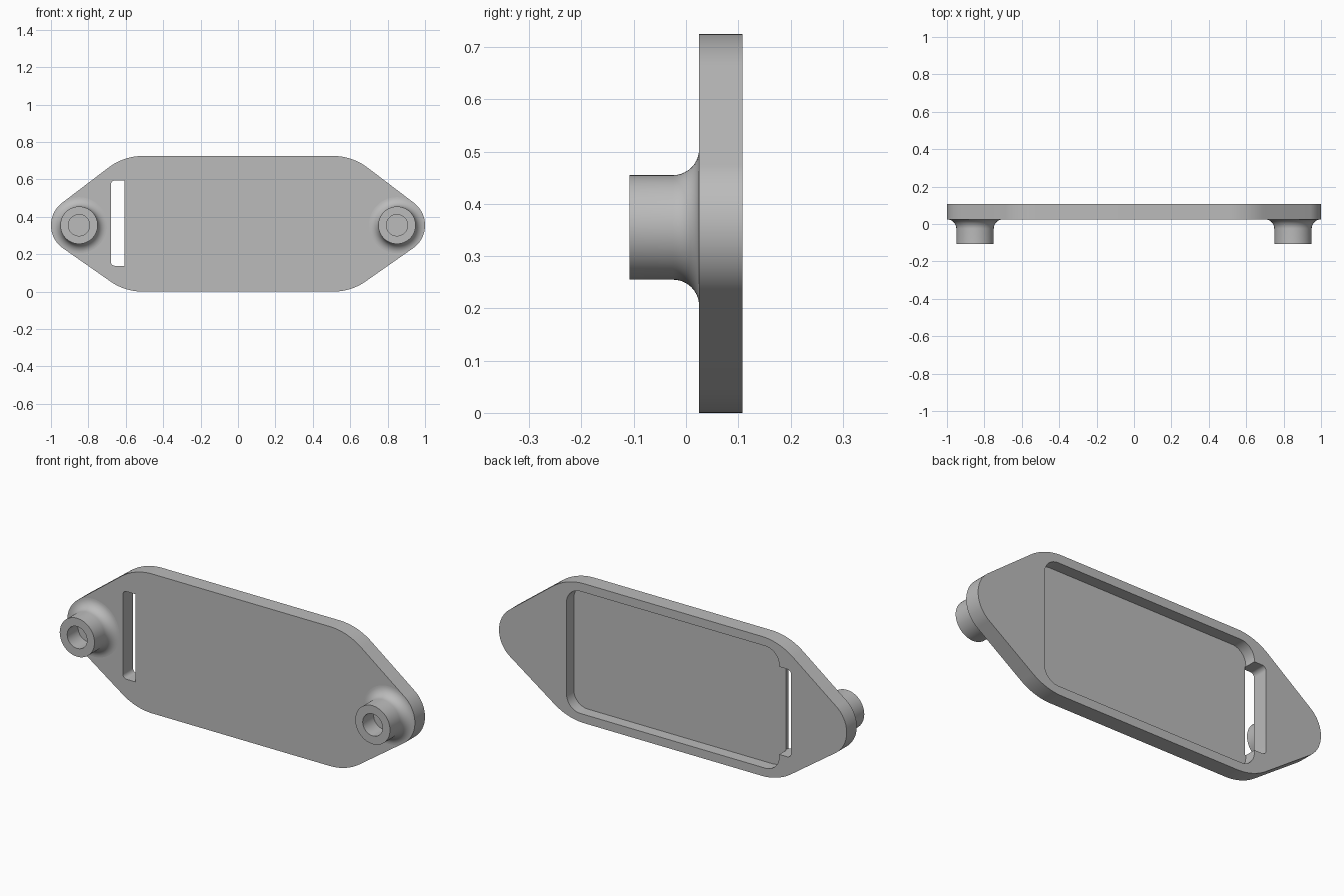
import bpy, bmesh, math

if "Cube" in bpy.data.objects:
    bpy.data.objects.remove(bpy.data.objects["Cube"])

Y_FRONT, Y_BACK = 0.025, 0.108
EAR_X, EAR_Z = 0.85, 0.355

grey = bpy.data.materials.new("plain grey")
grey.diffuse_color = (0.5, 0.5, 0.5, 1)
grey.use_nodes = True
grey.node_tree.nodes["Principled BSDF"].inputs["Base Color"].default_value = grey.diffuse_color


def make_object(name, bm):
    bmesh.ops.recalc_face_normals(bm, faces=bm.faces)
    me = bpy.data.meshes.new(name)
    bm.to_mesh(me)
    bm.free()
    me.materials.append(grey)
    ob = bpy.data.objects.new(name, me)
    bpy.context.collection.objects.link(ob)
    return ob


def arc(cx, cz, r, a0, a1, n=14):
    if r == 0:
        return [(cx, cz)]
    return [(cx + r * math.cos(a0 + (a1 - a0) * i / n),
             cz + r * math.sin(a0 + (a1 - a0) * i / n)) for i in range(n + 1)]


def prism(name, outline, y0, y1):
    bm = bmesh.new()
    face = bm.faces.new([bm.verts.new((x, y0, z)) for x, z in outline])
    ext = bmesh.ops.extrude_face_region(bm, geom=[face])["geom"]
    bmesh.ops.translate(bm, vec=(0, y1 - y0, 0),
                        verts=[v for v in ext if isinstance(v, bmesh.types.BMVert)])
    return make_object(name, bm)


def rounded_rect(x0, x1, z0, z1, r_left, r_right):
    h = math.pi / 2
    return (arc(x1 - r_right, z1 - r_right, r_right, 0, h)
            + arc(x0 + r_left, z1 - r_left, r_left, h, 2 * h)
            + arc(x0 + r_left, z0 + r_left, r_left, 2 * h, 3 * h)
            + arc(x1 - r_right, z0 + r_right, r_right, 3 * h, 4 * h))


def smooth(ob):
    bpy.ops.object.select_all(action='DESELECT')
    ob.select_set(True)
    bpy.context.view_layer.objects.active = ob
    bpy.ops.object.shade_smooth_by_angle(angle=math.radians(30))


# plate outline: tangent arcs around the ears and the broad shoulders
R, r, SH_X, TOP = 0.30, 0.15, 0.51, 0.725


def tangent_angle(dz):
    dx = EAR_X - SH_X
    return math.atan2(dz, dx) + math.asin((R - r) / math.hypot(dx, dz))


up = math.pi / 2 - tangent_angle(TOP - R - EAR_Z)
down = math.pi / 2 - tangent_angle(EAR_Z - R)
right = (arc(SH_X, R, R, -math.pi / 2, -down)
         + arc(EAR_X, EAR_Z, r, -down, up, 28)
         + arc(SH_X, TOP - R, R, up, math.pi / 2))
outline = right + [(-x, z) for x, z in reversed(right)]
plate = prism("plate", outline, Y_FRONT, Y_BACK)

# back pocket and strap slot
cutters = [
    prism("pocket_cutter", rounded_rect(-0.612, 0.612, 0.045, 0.68, 0.08, 0.08),
          Y_BACK - 0.06, Y_BACK + 0.1),
    prism("slot_cutter", rounded_rect(-0.68, -0.608, 0.138, 0.594, 0.022, 0),
          -0.1, 0.3),
]
bpy.context.view_layer.objects.active = plate
for c in cutters:
    mod = plate.modifiers.new("cut", 'BOOLEAN')
    mod.operation = 'DIFFERENCE'
    mod.solver = 'EXACT'
    mod.object = c
    bpy.ops.object.modifier_apply(modifier=mod.name)
    bpy.data.objects.remove(c)
smooth(plate)

# hollow bosses with a flared foot, turned about the y axis
profile = [(0, -0.018), (0.057, -0.018), (0.057, -0.108), (0.1, -0.108)]
profile += [(x, y) for x, y in arc(0.15, -0.025, 0.05, math.pi, math.pi / 2, 10)]
SEG = 56
for side, name in ((-1, "left_boss"), (1, "right_boss")):
    bm = bmesh.new()
    pts = [bm.verts.new((x, y, 0)) for x, y in profile]
    edges = [bm.edges.new(p) for p in zip(pts, pts[1:])]
    bmesh.ops.spin(bm, geom=pts + edges, cent=(0, 0, 0), axis=(0, 1, 0),
                   angle=2 * math.pi, steps=SEG)
    bmesh.ops.remove_doubles(bm, verts=bm.verts, dist=1e-5)
    bmesh.ops.translate(bm, vec=(side * EAR_X, 0, EAR_Z), verts=bm.verts)
    boss = make_object(name, bm)
    # open shell: make sure the front ring faces -y
    ring = min(boss.data.polygons, key=lambda p: p.center.y)
    if ring.normal.y > 0:
        boss.data.flip_normals()
    smooth(boss)
